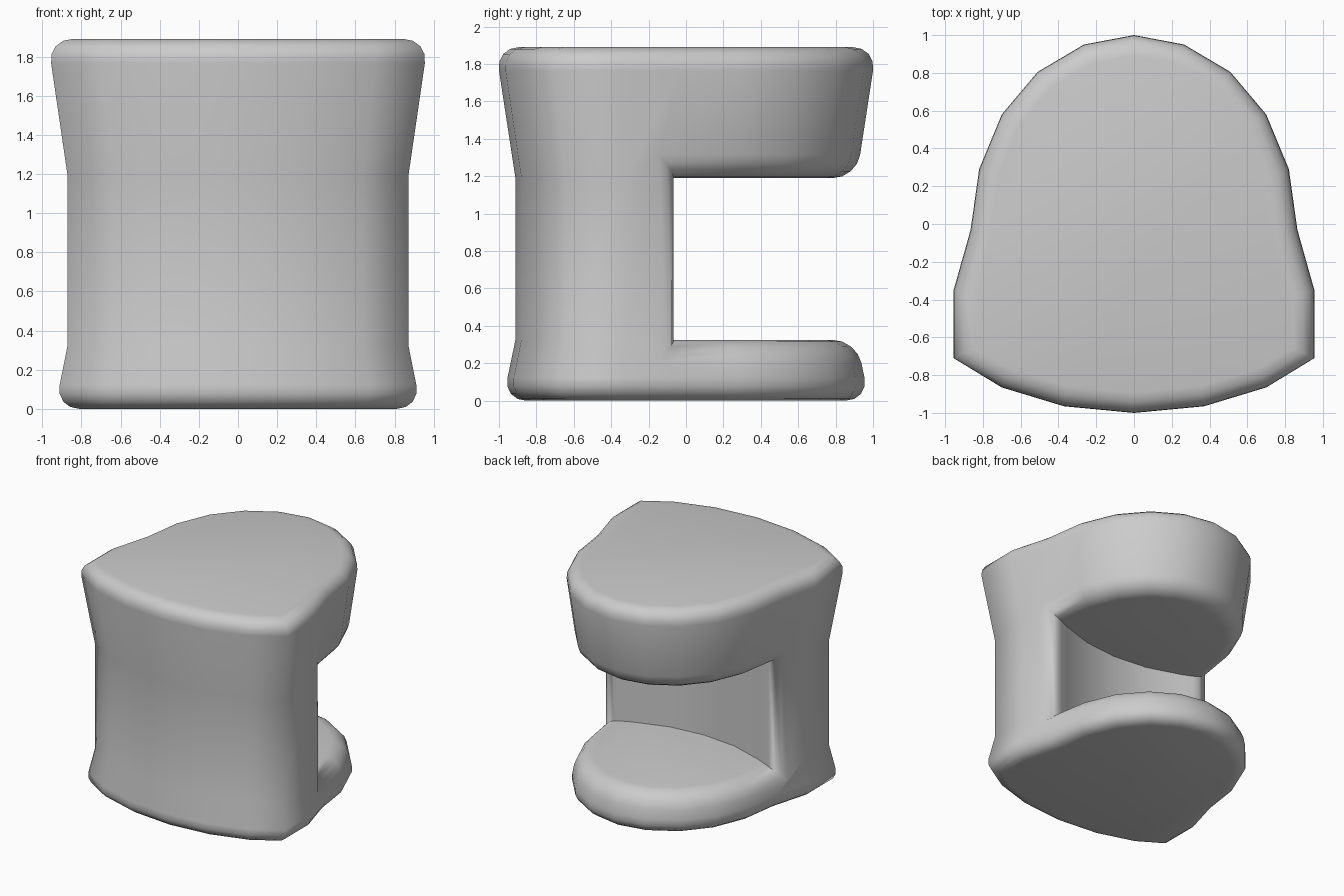
import bpy, bmesh, math

if "Cube" in bpy.data.objects:
    bpy.data.objects.remove(bpy.data.objects["Cube"])

# Right half of the plan outline, front centre to back centre
HALF = [(0, -1), (.37, -.965), (.7, -.865), (.955, -.71), (.955, -.35),
        (.865, -.03), (.82, .29), (.7, .58), (.51, .805), (.265, .95), (0, 1)]
OUTLINE = HALF + [(-x, y) for x, y in HALF[-2:0:-1]]
N = len(OUTLINE)
A, B = 5, N - 5                      # where the opening meets the side walls
REAR = range(A, B)                   # wall segments behind the column
INNER = [(.58, -.12), (.3, -.21), (0, -.24), (-.3, -.21), (-.58, -.12)]
LEVELS = [(0, .98), (.325, .912), (1.19, .912), (1.89, 1.019)]

bm = bmesh.new()
rings = [[bm.verts.new((x * s, y * s, z)) for x, y in OUTLINE] for z, s in LEVELS]
inner = [[bm.verts.new((x, y, LEVELS[k][0])) for x, y in INNER] for k in (1, 2)]

# Outer walls, left open behind the column
for k in range(3):
    for i in range(N):
        if k == 1 and i in REAR:
            continue
        j = (i + 1) % N
        bm.faces.new((rings[k][i], rings[k][j], rings[k + 1][j], rings[k + 1][i]))

# Bottom and top
bm.faces.new(rings[0][::-1])
bm.faces.new(rings[3])

# Floor and ceiling of the opening, and its curved inner wall
bm.faces.new(rings[1][A:B + 1] + inner[0][::-1])
bm.faces.new((rings[2][A:B + 1] + inner[1][::-1])[::-1])
low, high = [[rings[k][A]] + inner[k - 1] + [rings[k][B]] for k in (1, 2)]
for i in range(len(low) - 1):
    bm.faces.new((low[i], low[i + 1], high[i + 1], high[i]))
bmesh.ops.recalc_face_normals(bm, faces=bm.faces[:])

# Rounded rims: base, top, and the edges of the opening
rims = []
for k in (0, 3):
    rims += [bm.edges.get((rings[k][i], rings[k][(i + 1) % N])) for i in range(N)]
for k in (1, 2):
    rims += [bm.edges.get((rings[k][i], rings[k][i + 1])) for i in REAR]
rims += [bm.edges.get((rings[1][i], rings[2][i])) for i in (A, B)]
bmesh.ops.bevel(bm, geom=rims, offset=.125, offset_type='OFFSET', segments=4,
                profile=.5, affect='EDGES', clamp_overlap=False)
bmesh.ops.recalc_face_normals(bm, faces=bm.faces[:])

mesh = bpy.data.meshes.new("clamp_body")
bm.to_mesh(mesh)
bm.free()
body = bpy.data.objects.new("clamp_body", mesh)
bpy.context.collection.objects.link(body)
bpy.context.view_layer.objects.active = body
body.select_set(True)
bpy.ops.object.shade_smooth_by_angle(angle=math.radians(65))
